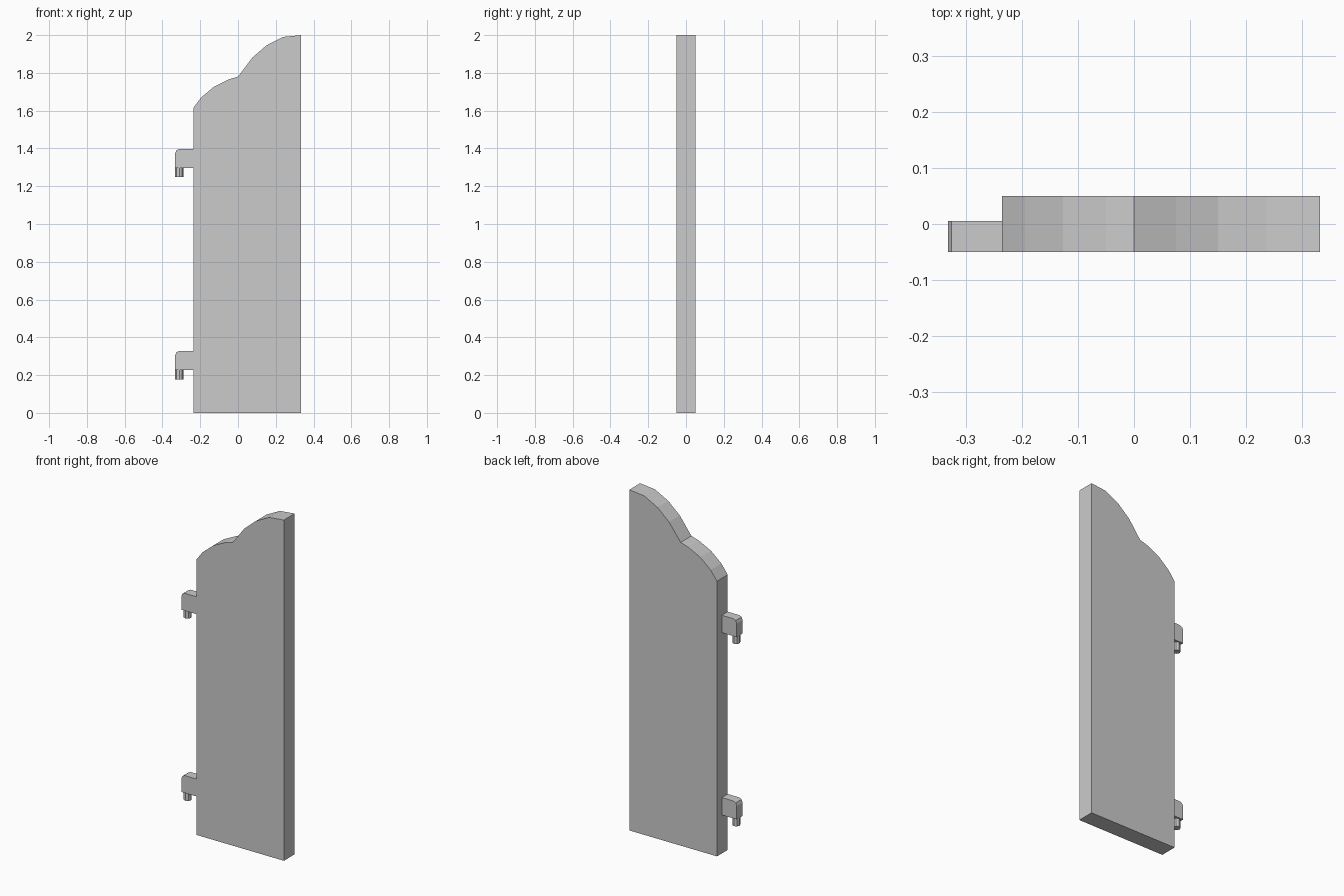
import bpy, bmesh
from mathutils import Matrix

if "Cube" in bpy.data.objects:
    bpy.data.objects.remove(bpy.data.objects["Cube"])


def extrude_profile(name, points, y0, y1):
    """Solid from an x/z outline, extruded from y0 to y1."""
    bm = bmesh.new()
    face = bm.faces.new([bm.verts.new((x, y0, z)) for x, z in points])
    ext = bmesh.ops.extrude_face_region(bm, geom=[face])
    verts = [v for v in ext["geom"] if isinstance(v, bmesh.types.BMVert)]
    bmesh.ops.translate(bm, verts=verts, vec=(0, y1 - y0, 0))
    bmesh.ops.recalc_face_normals(bm, faces=bm.faces)
    return finish(name, bm)


def finish(name, bm):
    mesh = bpy.data.meshes.new(name)
    bm.to_mesh(mesh)
    bm.free()
    obj = bpy.data.objects.new(name, mesh)
    bpy.context.collection.objects.link(obj)
    return obj


# Shutter panel with two stepped arcs along the top
LEFT, RIGHT = -0.236, 0.333
top = [(RIGHT, 2.0), (0.237, 1.99), (0.15, 1.945), (0.075, 1.88), (0, 1.78),
       (-0.05, 1.765), (-0.127, 1.727), (-0.195, 1.67), (LEFT, 1.615)]
extrude_profile("panel", [(LEFT, 0), (RIGHT, 0)] + top, -0.05, 0.05)

# Hinge brackets with a rounded outer corner, each with a hanging pin
for label, z in (("lower", 0.226), ("upper", 1.296)):
    h = 0.102
    outline = [(-0.333, z), (LEFT, z), (LEFT, z + h), (-0.311, z + h),
               (-0.326, z + h - 0.007), (-0.333, z + h - 0.024)]
    extrude_profile(label + "_hinge_bracket", outline, -0.05, 0.005)

    bm = bmesh.new()
    bmesh.ops.create_cone(bm, cap_ends=True, segments=8, radius1=0.0215,
                          radius2=0.0215, depth=0.048,
                          matrix=Matrix.Translation((-0.311, -0.0225, z - 0.024)))
    finish(label + "_hinge_pin", bm)
